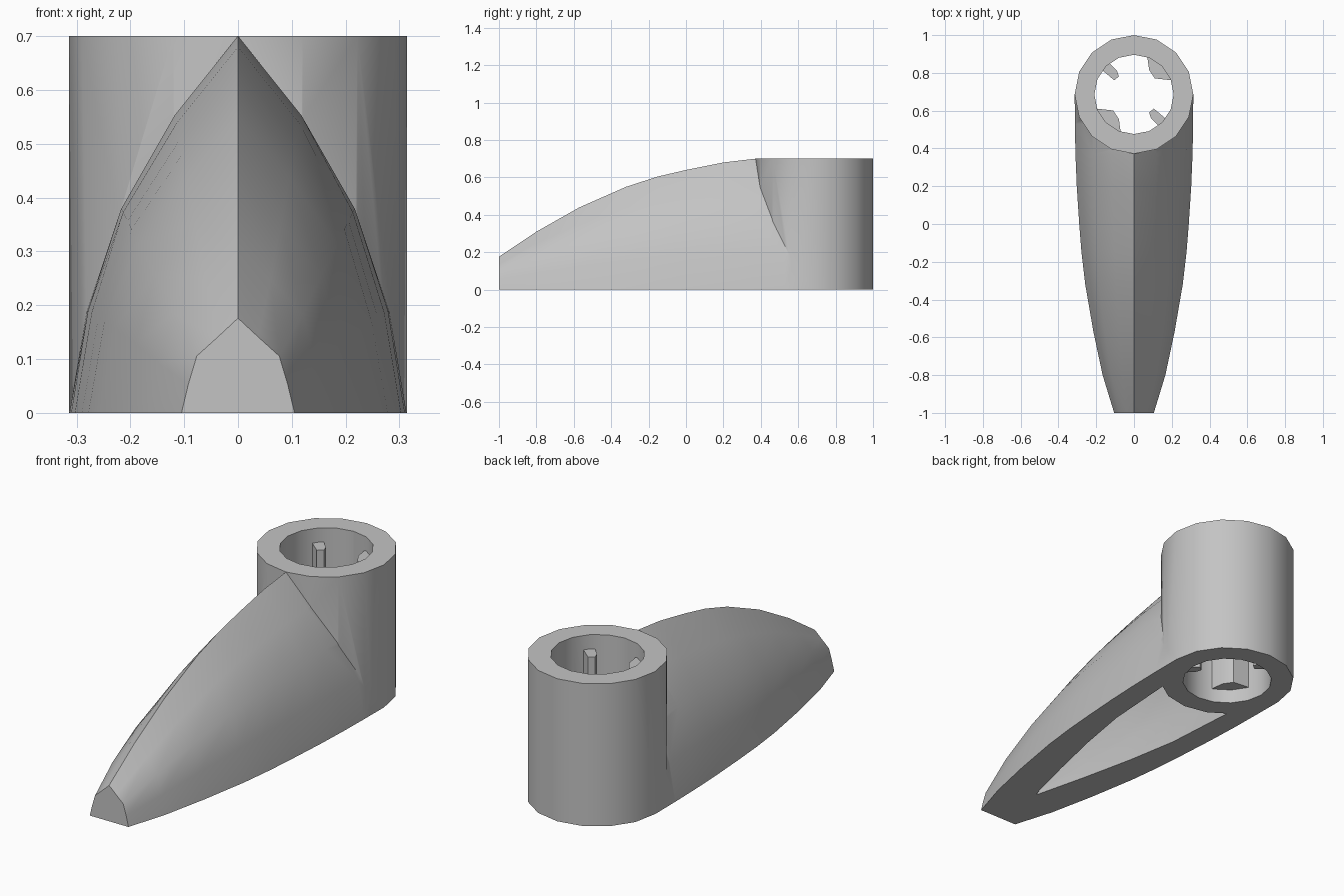
import bpy, bmesh, math

old = bpy.data.objects.get("Cube")
if old:
    bpy.data.objects.remove(old)

grey = bpy.data.materials.new("light grey")
grey.use_nodes = True
COL = (0.55, 0.55, 0.55, 1)
grey.diffuse_color = COL
grey.node_tree.nodes["Principled BSDF"].inputs["Base Color"].default_value = COL

RING_Y, RING_R, BORE_R, TOP = 0.686, 0.314, 0.21, 0.7


def loft(name, rings):
    """Closed solid through a list of equal-length point loops."""
    bm = bmesh.new()
    loops = [[bm.verts.new(p) for p in ring] for ring in rings]
    n = len(loops[0])
    for a, b in zip(loops, loops[1:]):
        for i in range(n):
            j = (i + 1) % n
            bm.faces.new((a[i], a[j], b[j], b[i]))
    bm.faces.new(loops[0])
    bm.faces.new(loops[-1])
    bmesh.ops.recalc_face_normals(bm, faces=bm.faces)
    mesh = bpy.data.meshes.new(name)
    bm.to_mesh(mesh)
    bm.free()
    ob = bpy.data.objects.new(name, mesh)
    bpy.context.collection.objects.link(ob)
    mesh.materials.append(grey)
    return ob


def prism(name, pts, z0, z1):
    return loft(name, [[(x, y, z) for x, y in pts] for z in (z0, z1)])


def circle(r, n=16):
    return [(r * math.sin(math.tau * i / n), RING_Y + r * math.cos(math.tau * i / n))
            for i in range(n)]


# Pointed-arch cross-section, blending from blunt front to tall back
FRONT = [(1, 0), (.88, .3), (.73, .6), (.36, .8), (0, 1)]
BACK = [(1, 0), (.9, .27), (.7, .54), (.38, .79), (0, 1)]


def arch(y, w, h, z0=0):
    t = min(1, (y + 1) / 1.4)
    half = [((a + (c - a) * t) * w, (b + (d - b) * t) * h)
            for (a, b), (c, d) in zip(FRONT, BACK)]
    full = half + [(-x, z) for x, z in half[-2::-1]]
    pts = [(x, y, z) for x, z in full]
    if z0:
        pts = [(full[0][0], y, z0)] + pts + [(full[-1][0], y, z0)]
    return pts


def boolean(ob, cutter, op):
    m = ob.modifiers.new(op.lower(), "BOOLEAN")
    m.operation, m.solver, m.object = op, "EXACT", cutter
    bpy.context.view_layer.objects.active = ob
    bpy.ops.object.modifier_apply(modifier=m.name)
    bpy.data.objects.remove(cutter)


# Tapered body: (y, half width, ridge height)
SPINE = [(-1, .105, .176), (-.8, .166, .31), (-.57, .215, .44), (-.32, .258, .55),
         (-.15, .278, .605), (0, .29, .64), (.2, .303, .68), (.37, .31, .7),
         (.53, .313, .69), (.686, .314, .68)]
body = loft("body_and_socket", [arch(*s) for s in SPINE])

# Hollow underside
HOLLOW = [(-.715, .004, .05), (-.45, .07, .22), (-.18, .13, .38), (.08, .175, .48),
          (.46, .2, .54), (.55, .2, .54)]
boolean(body, loft("hollow_cutter", [arch(*s, z0=-.05) for s in HOLLOW]), "DIFFERENCE")

# Round socket with a through bore
boolean(body, prism("socket_cylinder", circle(RING_R), 0, TOP), "UNION")
boolean(body, prism("bore_cutter", circle(BORE_R), -.1, TOP + .1), "DIFFERENCE")

# Keys inside the bore, offsets from the bore centre, repeated by half turn
WIDE = [(.07, .203), (.08, .13), (.11, .085), (.2, .075), (.18, .14), (.14, .18)]
NARROW = [(-.17, .13), (-.105, .075), (-.08, .095), (-.09, .125), (-.135, .17)]
parts = [body]
for label, pts in (("wide", WIDE), ("narrow", NARROW)):
    for side, s in (("back", 1), ("front", -1)):
        parts.append(prism(f"{label}_key_{side}",
                           [(s * x, RING_Y + s * y) for x, y in pts], .07, .63))

# Smooth curved walls, keep creases sharp
for ob in parts:
    bpy.ops.object.select_all(action="DESELECT")
    ob.select_set(True)
    bpy.context.view_layer.objects.active = ob
    bpy.ops.object.shade_smooth_by_angle(angle=math.radians(35))
